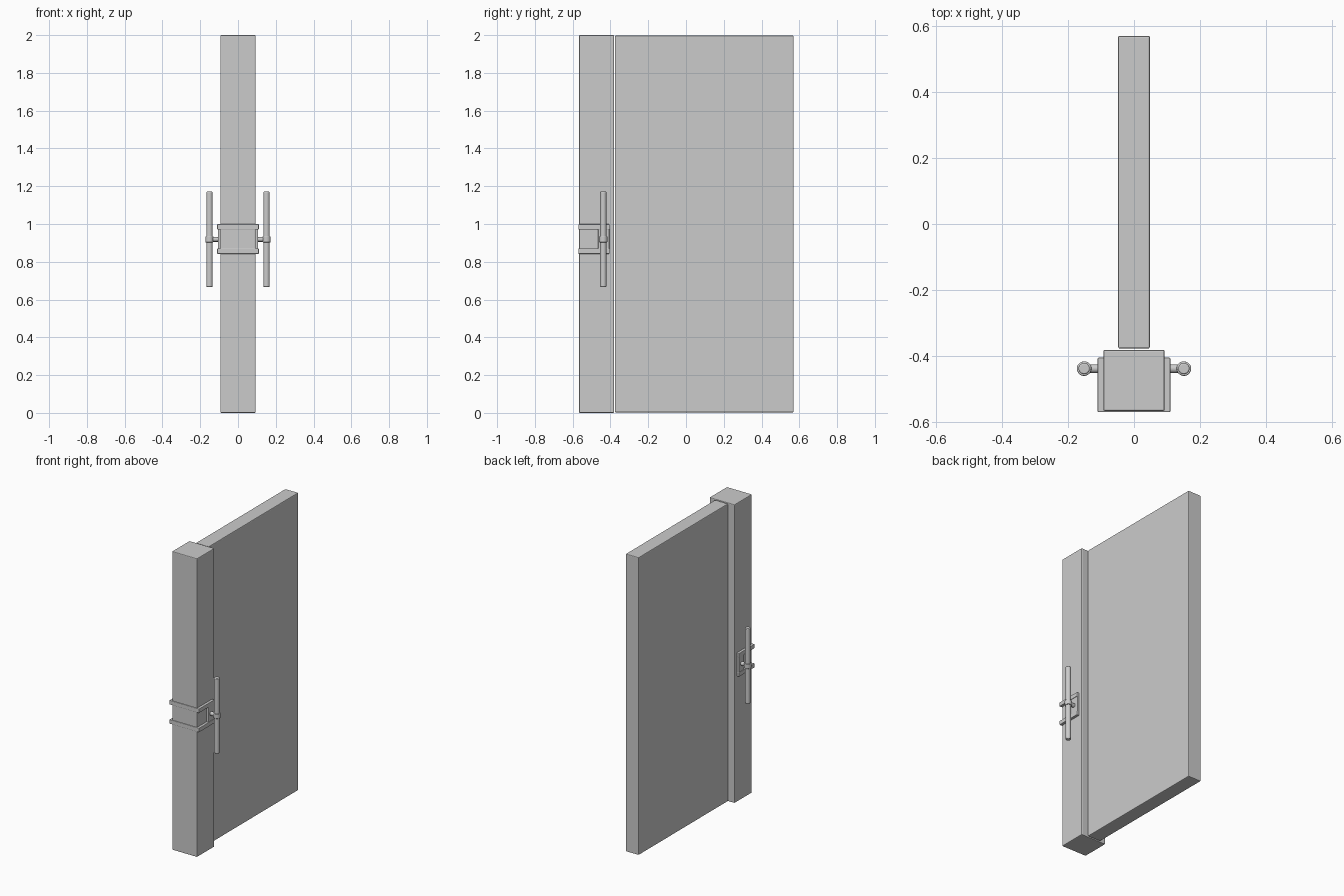
import bpy
from mathutils import Vector

if "Cube" in bpy.data.objects:
    bpy.data.objects.remove(bpy.data.objects["Cube"])


def finish(ob, name, bevel=0.0):
    ob.name = name
    if bevel:
        m = ob.modifiers.new("edge_bevel", 'BEVEL')
        m.width = bevel
        m.segments = 2
        m.limit_method = 'ANGLE'
        m.angle_limit = 0.7
    return ob


def box(name, lo, hi, bevel=0.0):
    lo, hi = Vector(lo), Vector(hi)
    bpy.ops.mesh.primitive_cube_add(size=1, location=(lo + hi) / 2)
    ob = bpy.context.object
    ob.scale = hi - lo
    bpy.ops.object.transform_apply(location=False, rotation=False, scale=True)
    return finish(ob, name, bevel)


def rod(name, a, b, r, bevel=0.0):
    a, b = Vector(a), Vector(b)
    d = b - a
    bpy.ops.mesh.primitive_cylinder_add(
        vertices=32, radius=r, depth=d.length, location=(a + b) / 2,
        rotation=d.to_track_quat('Z', 'Y').to_euler())
    bpy.ops.object.shade_smooth_by_angle()
    return finish(bpy.context.object, name, bevel)


# door leaf and the thicker post at its front edge
box("door_panel", (-0.048, -0.377, 0.003), (0.048, 0.57, 1.997), 0.005)
box("door_post", (-0.093, -0.566, 0), (0.093, -0.381, 2), 0.005)

HY, HZ = -0.438, 0.919  # handle axis

# two bands wrapping around the front of the post
for label, z in (("lower", 0.842), ("upper", 0.971)):
    z2 = z + 0.028
    box(label + "_band_front", (-0.11, -0.57, z), (0.11, -0.555, z2), 0.003)
    for side, s in (("left", -1), ("right", 1)):
        x1, x2 = sorted((s * 0.09, s * 0.11))
        box(f"{label}_band_{side}", (x1, -0.57, z), (x2, -0.405, z2), 0.003)

# handle assembly on both faces
for side, s in (("left", -1), ("right", 1)):
    hx = s * 0.151
    x1, x2 = sorted((s * 0.09, s * 0.107))
    box(f"{side}_handle_plate", (x1, -0.465, 0.845), (x2, -0.406, 0.996), 0.003)
    rod(f"{side}_handle_stem", (s * 0.1, HY, HZ), (hx, HY, HZ), 0.013)
    rod(f"{side}_handle_collar", (hx, HY, HZ - 0.016), (hx, HY, HZ + 0.016), 0.022, 0.003)
    rod(f"{side}_handle_bar", (hx, HY, 0.667), (hx, HY, 1.171), 0.017, 0.004)
